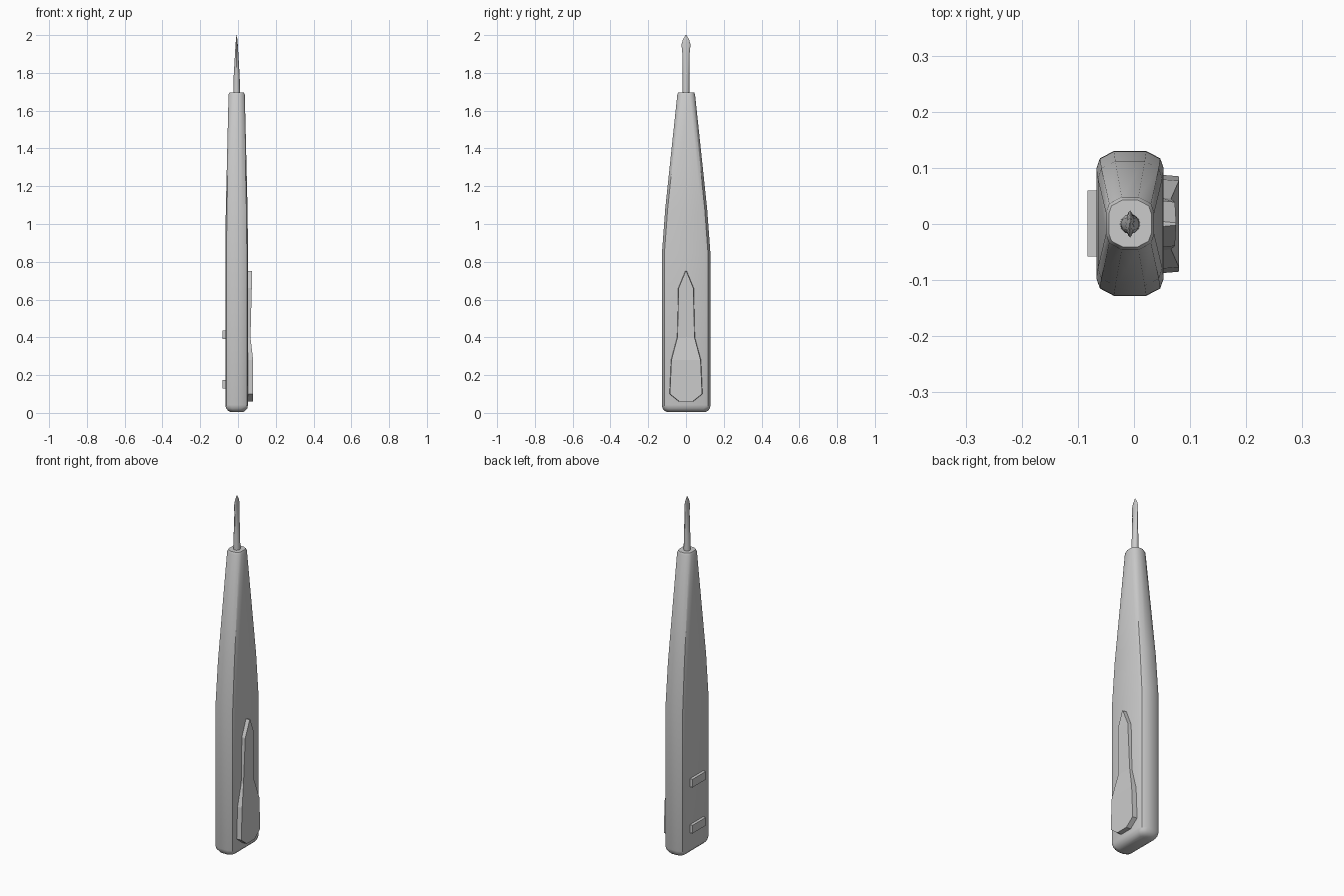
import bpy, bmesh
from math import radians, sin, cos, pi

cube = bpy.data.objects.get("Cube")
if cube:
    bpy.data.objects.remove(cube, do_unlink=True)

grey = bpy.data.materials.new("light grey")
grey.use_nodes = True
grey.diffuse_color = (0.6, 0.6, 0.6, 1)
grey.node_tree.nodes["Principled BSDF"].inputs["Base Color"].default_value = grey.diffuse_color
CX = -0.007  # centre line of the tool


def finish(name, bm, angle=None):
    bmesh.ops.recalc_face_normals(bm, faces=bm.faces)
    mesh = bpy.data.meshes.new(name)
    bm.to_mesh(mesh)
    bm.free()
    mesh.materials.append(grey)
    obj = bpy.data.objects.new(name, mesh)
    bpy.context.collection.objects.link(obj)
    if angle:
        bpy.ops.object.select_all(action='DESELECT')
        bpy.context.view_layer.objects.active = obj
        obj.select_set(True)
        bpy.ops.object.shade_smooth_by_angle(angle=radians(angle))
    return obj


def loft(name, rings, angle=None):
    """Skin a stack of equal rings and cap both ends."""
    bm = bmesh.new()
    loops = [[bm.verts.new(p) for p in ring] for ring in rings]
    n = len(loops[0])
    for a, b in zip(loops, loops[1:]):
        for i in range(n):
            j = (i + 1) % n
            bm.faces.new((a[i], a[j], b[j], b[i]))
    bm.faces.new(loops[0])
    bm.faces.new(loops[-1])
    return finish(name, bm, angle)


def rounded_ring(z, hx, hy, c):
    """Rectangle with two-step rounded corners."""
    quarter = [(hx, hy - c), (hx - 0.2 * c, hy - 0.42 * c), (hx - c, hy)]
    pts = quarter + [(-x, y) for x, y in reversed(quarter)]
    pts += [(-x, -y) for x, y in pts]
    return [(CX + x, y + 0.001, z) for x, y in pts]


def oval_ring(z, rx, ry, sides=12):
    return [(CX + rx * cos(2 * pi * i / sides), ry * sin(2 * pi * i / sides), z)
            for i in range(sides)]


# Handle: flat rounded grip tapering to the collar
handle = [(0.004, 0.032, 0.100, 0.02), (0.012, 0.046, 0.116, 0.028),
          (0.024, 0.056, 0.125, 0.031), (0.042, 0.060, 0.129, 0.031),
          (0.85, 0.060, 0.128, 0.031), (1.08, 0.0575, 0.111, 0.031),
          (1.685, 0.043, 0.047, 0.028), (1.697, 0.038, 0.042, 0.025)]
loft("handle", [rounded_ring(*r) for r in handle], 40)

# Blade: round shank flattening into a spear point
blade = [(1.69, 0.018, 0.018), (1.78, 0.016, 0.018), (1.90, 0.009, 0.019),
         (1.95, 0.006, 0.024), (1.975, 0.004, 0.017), (2.0, 0.001, 0.002)]
loft("blade", [oval_ring(*r) for r in blade], 35)

# Side clip: height, half width, outer face position
clip = [(0.06, 0.035, 0.08), (0.10, 0.085, 0.08), (0.28, 0.077, 0.08),
        (0.40, 0.045, 0.066), (0.66, 0.039, 0.073), (0.75, 0.002, 0.075)]
loft("side_clip", [[(0.045, -w - 0.003, z), (0.045, w + 0.003, z),
                    (x, w, z), (x, -w, z)] for z, w, x in clip])

# Two raised pads on the opposite side
for name, z in (("lower_pad", 0.152), ("upper_pad", 0.413)):
    loft(name, [[(x, y, h) for x, y in ((-0.083, -0.058), (-0.06, -0.058),
                                        (-0.06, 0.06), (-0.083, 0.06))]
                for h in (z - 0.023, z + 0.023)])
